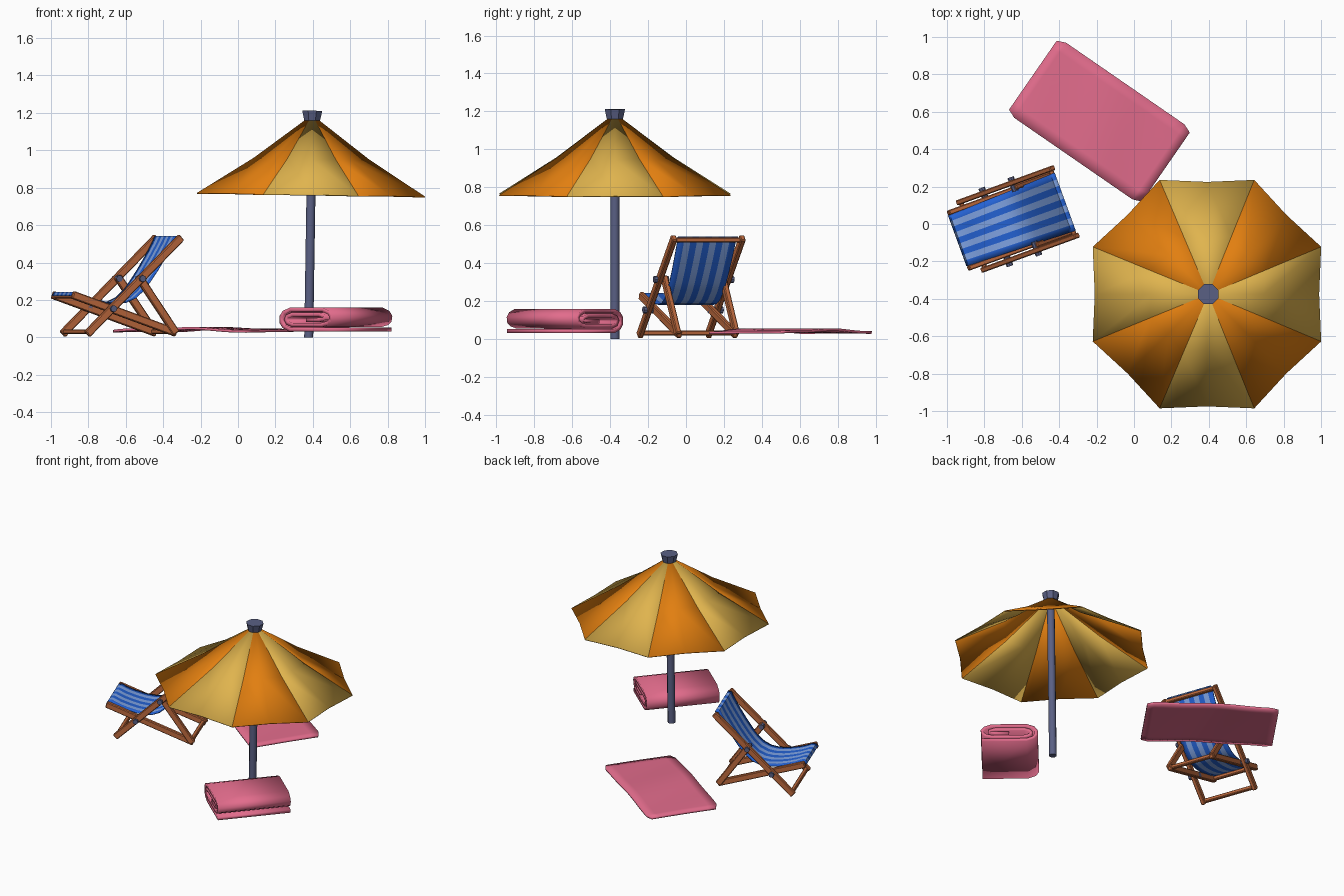
import bpy, bmesh, math
from mathutils import Matrix, Vector

if "Cube" in bpy.data.objects:
    bpy.data.objects.remove(bpy.data.objects["Cube"])

def material(name, rgb):
    m = bpy.data.materials.new(name)
    lin = [(c / 255 / 12.92) if c < 11 else ((c / 255 + 0.055) / 1.055) ** 2.4 for c in rgb]
    m.diffuse_color = (*lin, 1)
    m.use_nodes = True
    m.node_tree.nodes["Principled BSDF"].inputs["Base Color"].default_value = m.diffuse_color
    return m

ORANGE = material("canopy orange", (226, 127, 16))
YELLOW = material("canopy yellow", (224, 180, 78))
SLATE = material("slate metal", (90, 96, 132))
PINK = material("pink cotton", (226, 108, 140))
BLUE = material("deep blue canvas", (36, 98, 212))
PALE = material("pale blue canvas", (128, 164, 228))
WOOD = material("brown wood", (190, 106, 62))

def make(name, bm, mats, matrix=Matrix(), thick=0, offset=0, bevel=0, smooth=None):
    bmesh.ops.recalc_face_normals(bm, faces=bm.faces) if not thick else None
    me = bpy.data.meshes.new(name)
    bm.to_mesh(me)
    bm.free()
    for m in mats:
        me.materials.append(m)
    ob = bpy.data.objects.new(name, me)
    ob.matrix_world = matrix
    bpy.context.collection.objects.link(ob)
    if smooth is not None:
        bpy.ops.object.select_all(action='DESELECT')
        ob.select_set(True)
        bpy.context.view_layer.objects.active = ob
        bpy.ops.object.shade_smooth_by_angle(angle=math.radians(smooth))
    if thick:
        s = ob.modifiers.new("thickness", 'SOLIDIFY')
        s.thickness, s.offset = thick, offset
    if bevel:
        b = ob.modifiers.new("bevel", 'BEVEL')
        b.width, b.segments = bevel, 1
    return ob

def sheet(bm, rows, rule=None):
    """Skin a grid of points; rule(i, j) gives the material index."""
    vs = [[bm.verts.new(p) for p in r] for r in rows]
    for i in range(len(rows) - 1):
        for j in range(len(rows[0]) - 1):
            f = bm.faces.new((vs[i][j], vs[i + 1][j], vs[i + 1][j + 1], vs[i][j + 1]))
            f.material_index = rule(i, j) if rule else 0

def cone(bm, r1, r2, z1, z2, sides=8):
    m = Matrix.Translation((0, 0, (z1 + z2) / 2)) @ Matrix.Rotation(math.pi / 8, 4, 'Z')
    bmesh.ops.create_cone(bm, cap_ends=True, segments=sides, radius1=r1, radius2=r2,
                          depth=z2 - z1, matrix=m)

# ---- Parasol, leaning very slightly ----
PAR = Matrix.Translation((0.378, -0.375, 0)) @ Matrix.Rotation(math.radians(0.9), 4, 'Y')
bm = bmesh.new()
cone(bm, 0.026, 0.026, 0, 1.17)
make("parasol_pole", bm, [SLATE], PAR, smooth=50)
bm = bmesh.new()
cone(bm, 0.046, 0.058, 1.16, 1.212)
make("parasol_cap", bm, [SLATE], PAR)

# canopy: eight separate panels, each sagging between its ribs
bm = bmesh.new()
def polar(r, a, z):
    return (r * math.cos(a), r * math.sin(a), z)
for k in range(8):
    a = k * math.pi / 4
    h = math.pi / 8
    top = bm.verts.new((0, 0, 1.19))
    mid = [bm.verts.new(polar(r, a + d, z)) for r, d, z in
           ((0.335, -h, 0.955), (0.298, 0, 0.95), (0.335, h, 0.955))]
    rim = [bm.verts.new(polar(r, a + d, z)) for r, d, z in
           ((0.661, -h, 0.762), (0.600, 0, 0.764), (0.661, h, 0.762))]
    for i in (0, 1):
        for f in (bm.faces.new((top, mid[i], mid[i + 1])),
                  bm.faces.new((mid[i], rim[i], rim[i + 1], mid[i + 1]))):
            f.material_index = k % 2
make("parasol_canopy", bm, [YELLOW, ORANGE], PAR, thick=0.006, offset=-1, smooth=60)

# ---- Deck chair: local x runs front to back, local y is the width ----
CH = Matrix.Translation((-0.64, 0.02, 0)) @ Matrix.Rotation(math.radians(20), 4, 'Z')

def bar(bm, p, q, wide, deep):
    p, q = Vector(p), Vector(q)
    d = (q - p).normalized()
    side = Vector((0, 1, 0)) if abs(d.y) < 0.7 else Vector((1, 0, 0))
    n = d.cross(side).normalized()
    side = n.cross(d)
    rot = Matrix((d, side, n)).transposed().to_4x4()
    size = Matrix.Diagonal(((q - p).length, wide, deep, 1))
    bmesh.ops.create_cube(bm, size=1, matrix=Matrix.Translation((p + q) / 2) @ rot @ size)

def frame(name, a, b, half, bars):
    bm = bmesh.new()
    for s in (-1, 1):
        bar(bm, (a[0], s * half, a[1]), (b[0], s * half, b[1]), 0.028, 0.042)
    for u, z in bars:
        bar(bm, (u, -half, z), (u, half, z), 0.026, 0.026)
    make(name, bm, [WOOD], CH, bevel=0.005)

frame("back_frame", (-0.248, 0.017), (0.288, 0.535), 0.192, [(-0.235, 0.03), (0.275, 0.522)])
frame("seat_frame", (-0.318, 0.228), (0.272, 0.024), 0.157, [(-0.300, 0.222), (0.255, 0.03)])
frame("support_legs", (0.055, 0.325), (0.268, 0.022), 0.164, [])

bm = bmesh.new()
for u, z in ((-0.105, 0.153), (0.06, 0.314)):
    for s in (-1, 1):
        bmesh.ops.create_cone(bm, cap_ends=True, segments=8, radius1=0.018, radius2=0.018, depth=0.08,
                              matrix=Matrix.Translation((u, s * 0.183, z)) @ Matrix.Rotation(math.pi / 2, 4, 'X'))
make("pivot_bolts", bm, [SLATE], CH)

# slung canvas with lengthwise stripes
curve = [(-0.322, 0.222), (-0.312, 0.24), (-0.29, 0.24), (-0.24, 0.218), (-0.18, 0.2), (-0.12, 0.187),
         (-0.06, 0.182), (-0.01, 0.188), (0.04, 0.21), (0.085, 0.25), (0.125, 0.3), (0.165, 0.358),
         (0.21, 0.43), (0.25, 0.5), (0.268, 0.538), (0.29, 0.538)]
N = 9
rows = []
for u, z in curve:
    half = 0.144 + 0.021 * (u + 0.32) / 0.61
    rows.append([(u, half * (2 * j / N - 1), z) for j in range(N + 1)])
bm = bmesh.new()
sheet(bm, rows, lambda i, j: j % 2)
make("striped_canvas", bm, [BLUE, PALE], CH, thick=0.006, smooth=40)

# ---- Towel spread on the sand ----
TW = Matrix.Translation((-0.185, 0.55, 0)) @ Matrix.Rotation(math.radians(-34.6), 4, 'Z')
L, W = 0.432, 0.244
rows = []
for i in range(19):
    t = -1 + 2 * i / 18
    a = L * t
    w = W - (0.02 if abs(t) == 1 else 0)      # clipped corners
    rows.append([(a, w * (j / 4 - 1), 0.032 + 0.014 * math.cos(a * 3.6) + 0.003 * math.sin(a * 14 + j * 0.3))
                 for j in range(9)])
bm = bmesh.new()
sheet(bm, rows)
make("flat_towel", bm, [PINK], TW, thick=0.014, smooth=40)

# ---- Rolled towel: flattened spiral drawn out along its axis ----
RL = Matrix.Translation((0.525, -0.64, 0)) @ Matrix.Rotation(math.radians(49), 4, 'Z')
spiral = [(0.18, 0.041), (-0.115, 0.041), (-0.16, 0.058), (-0.178, 0.08), (-0.178, 0.11), (-0.16, 0.132),
          (-0.115, 0.148), (0.115, 0.148), (0.158, 0.132), (0.174, 0.112), (0.17, 0.09), (0.15, 0.076),
          (0.11, 0.067), (-0.1, 0.067), (-0.135, 0.078), (-0.147, 0.096), (-0.135, 0.112), (-0.1, 0.122),
          (0.09, 0.122), (0.125, 0.112), (0.128, 0.1), (0.09, 0.094), (0.0, 0.092)]
bm = bmesh.new()
sheet(bm, [[(-0.245, -w, z), (0.245, -w, z)] for w, z in spiral])
make("rolled_towel", bm, [PINK], RL, thick=0.022, smooth=35)
